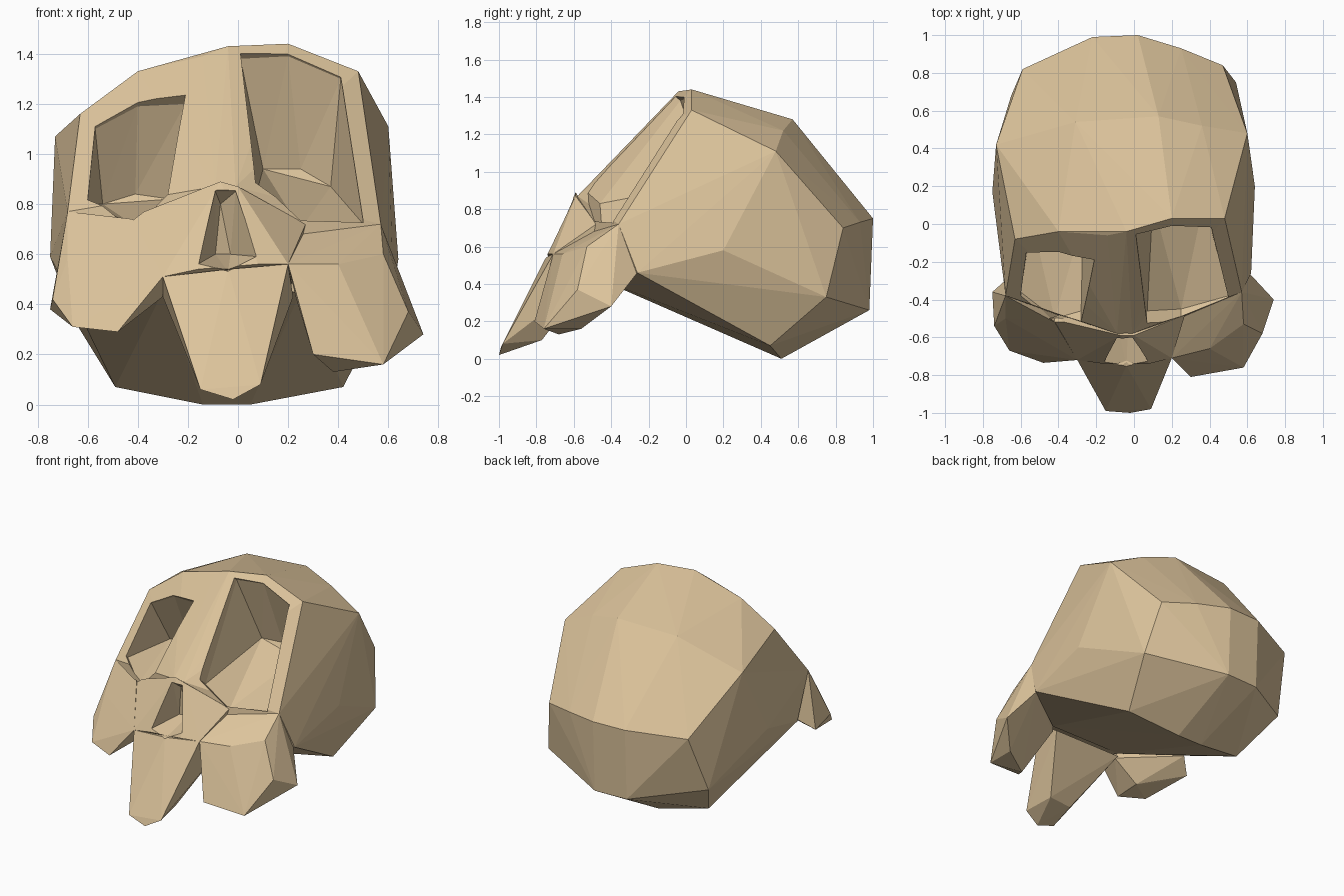
import bpy, bmesh
from mathutils import Vector

if "Cube" in bpy.data.objects:
    bpy.data.objects.remove(bpy.data.objects["Cube"])

bone = bpy.data.materials.new("bone")
bone.diffuse_color = (0.72, 0.55, 0.33, 1)
bone.use_nodes = True
bone.node_tree.nodes["Principled BSDF"].inputs["Base Color"].default_value = bone.diffuse_color


def hull(name, pts):
    """Faceted solid wrapped around a few corner points."""
    bm = bmesh.new()
    verts = [bm.verts.new(p) for p in pts]
    res = bmesh.ops.convex_hull(bm, input=verts)
    junk = [v for v in res["geom_interior"] + res["geom_unused"]
            if isinstance(v, bmesh.types.BMVert)]
    bmesh.ops.delete(bm, geom=list(set(junk)), context="VERTS")
    bmesh.ops.recalc_face_normals(bm, faces=bm.faces)
    me = bpy.data.meshes.new(name)
    bm.to_mesh(me)
    bm.free()
    me.materials.append(bone)
    ob = bpy.data.objects.new(name, me)
    bpy.context.collection.objects.link(ob)
    return ob


def combine(target, other, op):
    """Apply a boolean and remove the helper solid."""
    mod = target.modifiers.new("cut", "BOOLEAN")
    mod.operation, mod.object, mod.solver = op, other, "EXACT"
    bpy.context.view_layer.objects.active = target
    bpy.ops.object.modifier_apply(modifier=mod.name)
    bpy.data.objects.remove(other)


def opening(name, rim, back, out):
    """Cutter running from a deep back outline through the rim and outwards."""
    rim = [Vector(p) for p in rim]
    return hull(name, rim + [p + Vector(out) for p in rim] + [Vector(p) for p in back])


# Braincase, row by row from the forehead crest to the underside
crest = [(-.63, -.08, 1.16), (-.4, -.04, 1.33), (-.14, -.06, 1.39),
         (-.04, -.04, 1.43), (.2, .03, 1.44), (.48, .03, 1.33)]
crown = [(-.73, .42, 1.07), (-.31, .54, 1.26), (.13, .57, 1.28),
         (.36, .52, 1.22), (.6, .48, 1.11)]
nape = [(-.59, .82, .72), (-.22, .99, .75), (.02, 1, .75), (.25, .93, .73), (.47, .84, .70)]
low_back = [(-.65, .68, .33), (-.22, .97, .26), (.02, .98, .26), (.54, .75, .33)]
base = [(-.49, .45, .07), (-.14, .51, 0), (.05, .51, 0), (.42, .45, .07)]
sides = [(-.75, .17, .59), (.64, .2, .58), (-.68, -.26, .46), (.62, -.26, .46)]
brow = [(-.68, -.38, .77), (.57, -.36, .72), (-.09, -.58, .87), (-.01, -.58, .87),
        (-.3, -.52, .45), (.25, -.52, .45)]
skull = hull("skull", crest + crown + nape + low_back + base + sides + brow)

# Muzzle around the nose
muzzle = hull("muzzle", [(-.1, -.58, .87), (-.07, -.59, .89), (0, -.59, .87),
                         (-.3, -.72, .51), (.2, -.71, .56), (-.16, -.74, .54), (.08, -.74, .56),
                         (-.45, -.5, .74), (.27, -.48, .72), (-.3, -.45, .43), (.22, -.45, .45)])

# Central front tooth
tooth = hull("front_tooth", [(-.3, -.72, .51), (.2, -.71, .56), (-.04, -.75, .54),
                             (-.15, -.99, .06), (-.02, -1, .02), (.09, -.98, .08),
                             (-.12, -.79, .1), (.06, -.77, .1),
                             (-.3, -.52, .43), (.22, -.52, .43)])

# Cheek lobes
left_cheek = hull("left_cheek", [(-.68, -.38, .77), (-.42, -.52, .74), (-.3, -.72, .51),
                                 (-.68, -.5, .58), (-.74, -.54, .42), (-.75, -.36, .38),
                                 (-.66, -.67, .31), (-.48, -.735, .29), (-.48, -.55, .3),
                                 (-.3, -.55, .43), (-.66, -.28, .46), (-.6, -.48, .33)])
right_cheek = hull("right_cheek", [(.57, -.36, .72), (.25, -.46, .70), (.2, -.71, .56),
                                   (.58, -.53, .6), (.4, -.66, .56), (.68, -.58, .37),
                                   (.74, -.4, .28), (.3, -.81, .2), (.58, -.76, .16),
                                   (.38, -.68, .13), (.58, -.56, .16), (.61, -.26, .46),
                                   (.23, -.55, .43)])
for part in (muzzle, tooth, left_cheek, right_cheek):
    combine(skull, part, "UNION")

# Eye sockets and nose opening
out = (0, -.25, .22)
right_eye = opening("right_eye_cutter",
                    [(.01, -.03, 1.38), (.2, 0, 1.39), (.41, -.01, 1.30),
                     (.5, -.38, .72), (.25, -.45, .70), (.07, -.46, .83)],
                    [(.1, .12, .94), (.25, .14, .94), (.37, .12, .87)], out)
left_eye = opening("left_eye_cutter",
                   [(-.57, -.14, 1.10), (-.4, -.13, 1.19), (-.21, -.15, 1.20),
                    (-.28, -.46, .79), (-.42, -.5, .72), (-.6, -.36, .80)],
                   [(-.54, .02, .8), (-.41, .04, .84), (-.27, .02, .82)], out)
nose = opening("nose_cutter",
               [(-.09, -.59, .85), (-.01, -.59, .85),
                (-.16, -.74, .56), (-.04, -.76, .53), (.08, -.74, .59)],
               [(-.09, -.52, .6), (-.03, -.5, .6), (-.07, -.53, .8)], (0, -.2, .08))
for cutter in (right_eye, left_eye, nose):
    combine(skull, cutter, "DIFFERENCE")
